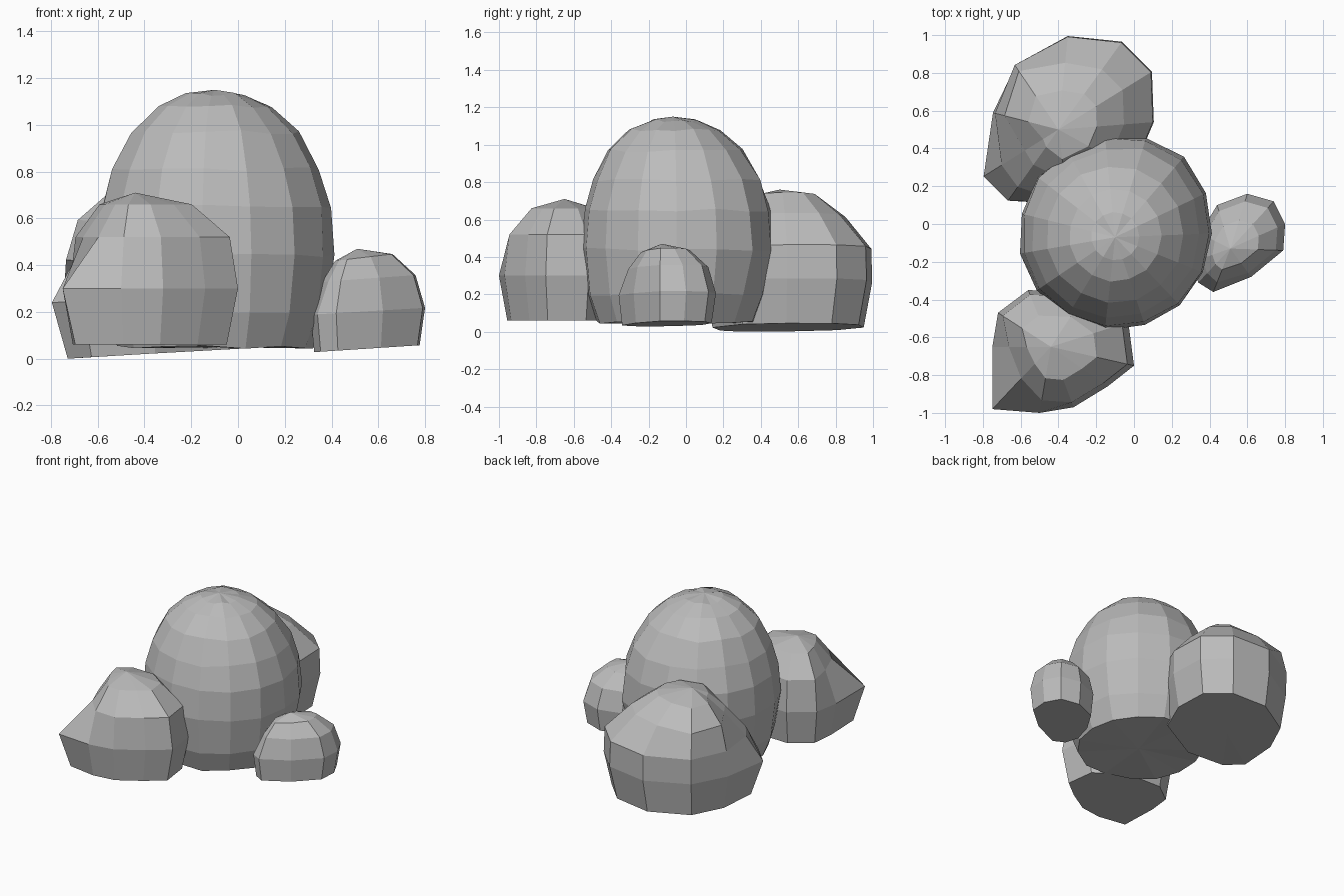
import bpy, bmesh, math, random

random.seed(4)
cube = bpy.data.objects.get("Cube")
if cube:
    bpy.data.objects.remove(cube)

stone = bpy.data.materials.new("stone_grey")
stone.use_nodes = True
GREY = (0.5, 0.5, 0.5, 1)
stone.diffuse_color = GREY
stone.node_tree.nodes["Principled BSDF"].inputs["Base Color"].default_value = GREY


def rock(name, outline, peak, layers, sides=(), tilt=0.0, jitter=0.0):
    """Stack rings that shrink from the outline to the peak.
    Each layer is (height, scale, swell...), with one swell for each of the
    compass directions in sides, which pushes that side out or pulls it in."""
    px, py, pz = peak
    bm = bmesh.new()
    rings = []
    for height, scale, *swells in layers:
        ring = []
        for x, y in outline:
            dx, dy = x - px, y - py
            angle = math.atan2(dy, dx)
            s = scale * (1 + random.uniform(-jitter, jitter))
            for side, swell in zip(sides, swells):
                s += swell * max(0, math.cos(angle - math.radians(side))) ** 4
            z = height + tilt * dx + random.uniform(-jitter, jitter) * 0.7
            ring.append(bm.verts.new((px + dx * s, py + dy * s, z)))
        rings.append(ring)
    # Side walls
    n = len(outline)
    for low, high in zip(rings, rings[1:]):
        for i in range(n):
            j = (i + 1) % n
            bm.faces.new((low[i], low[j], high[j], high[i]))
    # Fans for the crown and the underside
    crown = bm.verts.new(peak)
    base = bm.verts.new((px, py, layers[0][0]))
    for i in range(n):
        j = (i + 1) % n
        bm.faces.new((rings[-1][i], rings[-1][j], crown))
        bm.faces.new((rings[0][j], rings[0][i], base))
    bmesh.ops.recalc_face_normals(bm, faces=bm.faces)
    mesh = bpy.data.meshes.new(name)
    bm.to_mesh(mesh)
    bm.free()
    mesh.materials.append(stone)
    bpy.context.collection.objects.link(bpy.data.objects.new(name, mesh))


# Tall domed boulder in the middle
corners = 15
dome = []
for i in range(corners):
    a = math.tau * i / corners
    dome.append((-0.1 + 0.51 * math.cos(a), -0.05 + 0.51 * math.sin(a)))
rock("main_boulder", dome, (-0.1, -0.07, 1.15),
     [(0.05, 0.83), (0.2, 0.94), (0.44, 1, 0.06), (0.65, 0.97, 0.06),
      (0.81, 0.87, 0.06), (0.97, 0.71), (1.08, 0.48), (1.13, 0.25)],
     sides=[55], jitter=0.012)

# Pointed boulder at the front, its far corner sloping in
rock("front_boulder",
     [(-0.75, -0.98), (-0.5, -1), (-0.32, -0.97), (-0.14, -0.86), (0, -0.75),
      (-0.03, -0.52), (-0.25, -0.36), (-0.56, -0.35), (-0.72, -0.47), (-0.75, -0.65)],
     (-0.44, -0.65, 0.71),
     [(0.06, 0.89, -0.07), (0.3, 1), (0.52, 0.92, -0.45), (0.66, 0.55, -0.3)],
     sides=[215])

# Broad boulder at the back, with one sloping corner and one swollen shoulder
rock("back_boulder",
     [(-0.8, 0.25), (-0.67, 0.12), (-0.35, 0.1), (0, 0.28), (0.11, 0.54),
      (0.1, 0.81), (-0.06, 0.97), (-0.35, 1), (-0.63, 0.84), (-0.75, 0.59)],
     (-0.4, 0.5, 0.76),
     [(0.02, 0.9, -0.08), (0.26, 0.99), (0.44, 0.98, -0.23, 0.03),
      (0.61, 0.68, -0.24, 0.27), (0.72, 0.4, -0.2, 0.14)],
     sides=[215, 140], tilt=0.05)

# Small boulder at the side
rock("small_boulder",
     [(0.42, -0.36), (0.62, -0.28), (0.79, -0.14), (0.8, 0), (0.74, 0.12),
      (0.6, 0.16), (0.44, 0.1), (0.35, -0.05), (0.31, -0.2), (0.34, -0.31)],
     (0.51, -0.13, 0.47),
     [(0.04, 0.92), (0.2, 1), (0.34, 0.86, -0.14), (0.43, 0.52, -0.06)],
     sides=[220], tilt=0.06)
